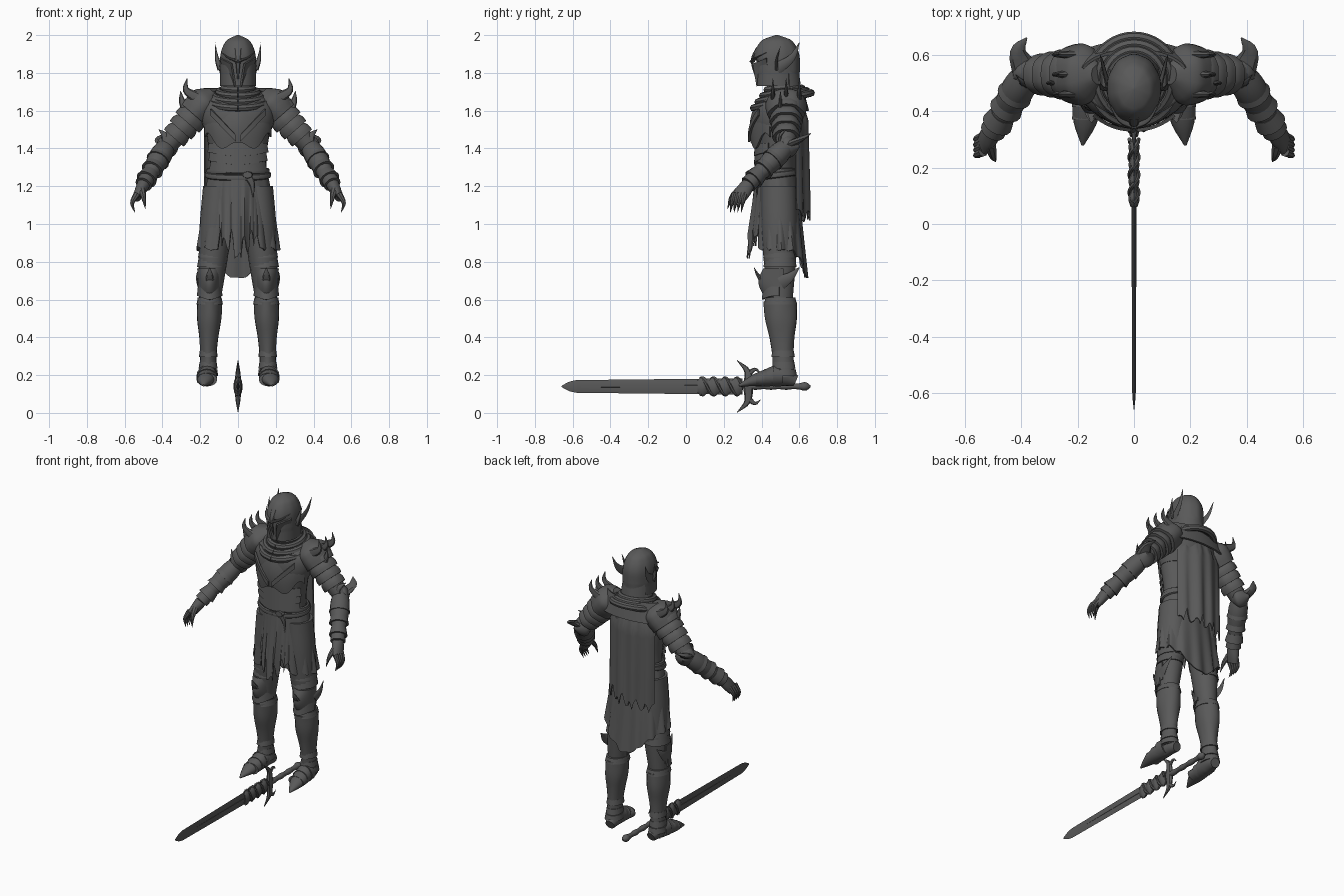
import bpy, bmesh, math
from math import sin, cos, pi, sqrt
from mathutils import Vector

if "Cube" in bpy.data.objects:
    bpy.data.objects.remove(bpy.data.objects["Cube"])

steel = bpy.data.materials.new("dark_steel")
steel.use_nodes = True
steel.diffuse_color = (.1, .1, .1, 1)
steel.node_tree.nodes["Principled BSDF"].inputs["Base Color"].default_value = steel.diffuse_color

# directions and body anchors
OUT, BACK, UP = Vector((1, 0, 0)), Vector((0, 1, 0)), Vector((0, 0, 1))
HEAD = BACK * .48 + UP * 1.86
NECK = BACK * .51 + UP * 1.72
CHEST = BACK * .475 + UP * 1.5
WAIST = BACK * .485 + UP * 1.26
SHOULDER = OUT * .17 + BACK * .53 + UP * 1.65
ELBOW = OUT * .38 + BACK * .53 + UP * 1.41
WRIST = OUT * .5 + BACK * .33 + UP * 1.21
HIP = OUT * .1 + BACK * .49 + UP * 1.2
KNEE = OUT * .15 + BACK * .5 + UP * .69
ANKLE = OUT * .16 + BACK * .52 + UP * .19
HILT = BACK * .3 + UP * .14
made = []


def finish(name, bm, mirror):
    bmesh.ops.recalc_face_normals(bm, faces=bm.faces)
    mesh = bpy.data.meshes.new(name)
    bm.to_mesh(mesh)
    bm.free()
    mesh.materials.append(steel)
    part = bpy.data.objects.new(name, mesh)
    bpy.context.collection.objects.link(part)
    if mirror:
        part.modifiers.new("Mirror", "MIRROR").use_mirror_merge = False
    made.append(part)


def sample(values, t):
    """Smooth curve through evenly spaced values."""
    values = list(values)
    ends = [values[0] * 2 - values[1], *values, values[-1] * 2 - values[-2]]
    i = min(int(t * (len(values) - 1)), len(values) - 2)
    t = t * (len(values) - 1) - i
    a, b, c, d = ends[i:i + 4]
    return b + (c - a) * (t / 2) + (a * 2 - b * 5 + c * 4 - d) * (t * t / 2) + (b * 3 - c * 3 + d - a) * (t ** 3 / 2)


def tube(name, points, radii, depth=1, tall=None, sides=16, steps=12, mirror=False, ref=BACK, level=False, ridge=None):
    """Elliptical skin along a path; angle zero of the ridge rule is the front."""
    bm = bmesh.new()
    rings = []
    path = [sample(points, i / steps) for i in range(steps + 1)]
    for i, centre in enumerate(path):
        t = i / steps
        along = UP if level else (path[min(i + 1, steps)] - path[max(i - 1, 0)]).normalized()
        side = ref.cross(along).normalized()
        front = side.cross(along)
        wide = sample(radii, t)
        high = sample(tall, t) if tall else wide * depth
        ring = []
        for j in range(sides):
            a = 2 * pi * j / sides
            grow = ridge(a, t) if ridge else 1
            ring.append(bm.verts.new(centre + (side * wide * sin(a) + front * high * cos(a)) * grow))
        rings.append(ring)
    for low, top in zip(rings, rings[1:]):
        for j in range(sides):
            bm.faces.new((low[j - 1], low[j], top[j], top[j - 1]))
    bm.faces.new(rings[0])
    bm.faces.new(rings[-1])
    finish(name, bm, mirror)


def horn(name, width, *points, mirror=True, squash=.5, ref=BACK):
    tube(name, points, (width, width * .6, width * .05), squash, sides=8, steps=8, mirror=mirror, ref=ref)


def hoop(name, centre, wide, deep, thick, tilt=0, height=1):
    turns = [2 * pi * i / 20 for i in range(21)]
    tube(name, [centre + OUT * wide * sin(a) - (BACK * deep + UP * tilt) * cos(a) for a in turns],
         (thick, thick), height, sides=8, steps=40, ref=UP)


def sheet(name, rule, across, down, thick=.008, mirror=False):
    """Thick surface from rule(u, v)."""
    bm = bmesh.new()
    grid = [[bm.verts.new(rule(i / across, j / down)) for i in range(across + 1)] for j in range(down + 1)]
    for top, low in zip(grid, grid[1:]):
        for i in range(across):
            bm.faces.new((top[i], top[i + 1], low[i + 1], low[i]))
    bmesh.ops.recalc_face_normals(bm, faces=bm.faces)
    bmesh.ops.solidify(bm, geom=bm.faces[:], thickness=thick)
    finish(name, bm, mirror)


def plate(name, centre, wide, deep, drop, spread, flare=0, point=0, keel=0, mirror=False):
    """Armour plate curved around a centre; negative depth turns it to the back."""
    def rule(u, v):
        a = (u * 2 - 1) * spread
        grow = 1 + flare * v
        middle = max(0, cos(a)) ** 3
        return (centre + OUT * wide * grow * sin(a) - UP * v * (drop + point * middle)
                - BACK * (deep * grow * cos(a) + keel * middle * sin(pi * v)))
    sheet(name, rule, 24, 8, .01, mirror)


def torn(u, teeth):
    return abs(u * teeth % 1 - .5) * (1.2 + .8 * sin(u * 23))


# helmet: ridged dome, recessed face, mask plates and wings
def helmet_ridge(a, t):
    recess = .13 * max(0, cos(a)) ** 4 if t > .48 else 0
    return 1 + (.02 * abs(cos(a * 5)) if t < .75 else 0) - recess


dome = [.005 + .09 * sqrt(1 - max(0, 1 - i / 6) ** 2) for i in range(13)]
tube("helmet", [HEAD + UP * .14, HEAD - UP * .13], dome, 1.27, sides=40, steps=24, level=True, ridge=helmet_ridge)
plate("helmet_neck_guard", HEAD - UP * .04, .095, -.115, .1, 1, flare=.13)


def cheek(u, v):
    inner, outer = OUT * (.03 - .02 * v), OUT * (.09 - .03 * v) + BACK * .07 + UP * .03
    return HEAD + inner.lerp(outer, u) + BACK * (.02 * v - .122) - UP * (.01 + .12 * v - .02 * u * v)


sheet("cheek_plate", cheek, 5, 5, .01, True)
face = HEAD - BACK * .13
horn("nose_guard", .022, face + UP * .07 + BACK * .03, face, face - UP * .12 + BACK * .03, mirror=False)
horn("brow_ridge", .016, face, face + OUT * .05 + UP * .02 + BACK * .02, face + OUT * .09 + UP * .05 + BACK * .08, ref=UP)
temple = HEAD + OUT * .09 - UP * .04
horn("helmet_wing", .032, temple, temple + OUT * .02 + BACK * .08 + UP * .06,
     temple + OUT * .03 + BACK * .12 + UP * .14, squash=.3, ref=OUT)
horn("helmet_small_wing", .02, temple, temple + OUT * .02 + UP * .05, temple + OUT * .03 + BACK * .02 + UP * .12)

# neck and folded cowl
tube("neck", [NECK + UP * .06, NECK - UP * .08], (.06, .08), level=True)
for i in range(4):
    hoop("cowl_fold", NECK - UP * .022 * i, .075 + .025 * i, .08 + .024 * i, .02, tilt=.01 * (i + 1))

# torso with breastplate and belly bands
tube("abdomen", [WAIST - UP * .1, CHEST], (.155, .148, .17), .68, sides=28, level=True)
tube("chest", [CHEST - UP * .02, NECK], (.17, .195, .18, .07), .7, sides=28, level=True)


def breastplate(u, v):
    a = (u * 2 - 1) * 1.3
    bulge = .118 + .012 * sin(pi * v) + .014 * (1 - abs(sin(a)))
    drop = .06 * abs(sin(a)) + .03 * cos(a * 6)
    return (CHEST + OUT * .184 * sin(a) - BACK * (bulge * cos(a) - .03 * (1 - v) ** 2)
            + UP * (.15 - v * (.25 - drop)))


sheet("breastplate", breastplate, 28, 10, .012)
sheet("chest_band", lambda u, v: CHEST + OUT * (.01 + .13 * u) - BACK * (.135 - .05 * u * u)
      + UP * (.14 * u - .03 - .035 * v), 8, 2, .012, True)
for i in range(3):
    plate("belly_plate", CHEST - UP * (.07 + .045 * i), .165 - .005 * i, .11, .05, 1.2, flare=.05, point=.02)

# belts, buckle and hanging strap
hoop("belt", WAIST + UP * .02, .157, .108, .011, height=1.6)
hoop("sagging_belt", WAIST, .165, .115, .011, tilt=.015, height=1.5)
buckle = WAIST + OUT * .05 - BACK * .11
tube("buckle", [buckle, buckle - BACK * .02], (.03, .025), .7, sides=8, steps=2, ref=UP)
horn("belt_strap", .025, buckle, buckle + OUT * .025 - UP * .05, buckle + OUT * .03 - UP * .12, mirror=False)


# skirt split at the front, torn tabard, cape and mantle
def skirt(u, v):
    gap = .3 + .25 * v
    a = gap + u * 2 * (pi - gap)
    fold = 1 + .05 * v * sin(a * 13)
    length = .4 + .15 * max(0, -cos(a)) ** 3 - .025 * torn(u, 14)
    return (WAIST + OUT * (.157 + .058 * v ** .8) * sin(a) * fold
            + BACK * (.018 * v - (.105 + .034 * v) * cos(a) * fold) - UP * length * v)


def tabard(u, v):
    x = u - .5
    return (WAIST + OUT * .2 * x - BACK * (.113 + .04 * v - .2 * x * x - .006 * v * sin(u * 25))
            - UP * v * (.46 - .14 * torn(u, 6) - .2 * abs(x)))


def cape(u, v):
    x = u - .5
    hang = min(1, v * 4)
    return (NECK + OUT * (x * (.26 + .07 * hang) - .015) - UP * (.02 + v * (.7 - .1 * torn(u, 7) - .05 * u))
            + BACK * (.095 + .04 * hang + .012 * v - .28 * x * x + .008 * sin(u * 22) * min(1, v + .3)))


sheet("skirt", skirt, 84, 12)
sheet("front_tabard", tabard, 48, 10, .006)
sheet("cape", cape, 56, 16)
plate("cape_mantle", NECK + BACK * .02, .19, -.09, .12, 1.3, flare=.35)


# arms with layered plates
def on_arm(t):
    return SHOULDER.lerp(ELBOW, t)


def on_forearm(t):
    return ELBOW.lerp(WRIST, t)


def plate_ridge(a, t):
    return 1 + .03 * cos(a * 6)


tube("upper_arm", [SHOULDER, ELBOW], (.07, .062, .05), mirror=True)
tube("forearm", [on_forearm(-.1), WRIST], (.04, .058, .055, .042, .046), mirror=True)
tube("shoulder_dome", [on_arm(-.2), on_arm(.3)], (.03, .085, .092, .085), 1.15, sides=20, mirror=True, ridge=plate_ridge)
for i in range(4):
    t, r = .2 + .17 * i, .092 - .007 * i
    tube("arm_plate", [on_arm(t - .12), on_arm(t + .1)], (r * .75, r, r), sides=20, steps=4, mirror=True, ridge=plate_ridge)
for i in range(3):
    t, r = .3 + .25 * i, .064 - .004 * i
    tube("bracer_band", [on_forearm(t - .1), on_forearm(t + .07)], (r * .8, r), steps=2, mirror=True)
for i in range(3):
    crest = SHOULDER + OUT * .05 + BACK * .07 * (i - 1) + UP * .02
    horn("shoulder_spike", .03, crest, crest + OUT * .055 + UP * .04, crest + OUT * .05 + UP * .1)
rim = on_arm(.4) - BACK * .03
horn("shoulder_side_spike", .03, rim, rim + OUT * .04 + UP * .09, rim + OUT * .05 + UP * .15)
tube("elbow_guard", [ELBOW - (OUT + BACK) * .02, ELBOW + OUT * .02 + BACK * .07], (.04, .062, .045, .005),
     mirror=True, ref=UP)
horn("elbow_wing", .05, ELBOW, ELBOW + OUT * .03 + BACK * .08 + UP * .04, ELBOW + BACK * .13 + UP * .07, ref=UP)
horn("elbow_fin", .028, ELBOW - BACK * .03, ELBOW + OUT * .01 + UP * .06 - BACK * .03, ELBOW + OUT * .04 + UP * .09)

# hands
knuckles = WRIST + OUT * .035 - BACK * .05 - UP * .07
tube("palm", [WRIST, knuckles], (.034, .03, .022), tall=(.036, .042, .04), mirror=True)
for i in range(4):
    root = knuckles + BACK * (.019 * i - .025) + UP * .02
    horn("finger", .018, root, root + OUT * .025 - UP * .05 - BACK * .012, root + OUT * .01 - UP * .1 - BACK * .02, squash=.9)
thumb = WRIST + OUT * .01 - BACK * .05 - UP * .03
horn("thumb", .022, thumb, thumb - OUT * .01 - BACK * .04 - UP * .04, thumb - OUT * .02 - BACK * .06 - UP * .1, squash=.9)

# legs
shin = KNEE - UP * .1
tube("thigh", [HIP, shin], (.085, .086, .075, .057), 1.12, mirror=True, level=True)
tube("greave", [shin, ANKLE], (.066, .064, .05, .042, .046), 1.28, sides=20, steps=16, mirror=True, level=True,
     ridge=lambda a, t: 1 + .05 * max(0, cos(a)) ** 8 + .02 * cos(a * 4 + t * 8))
for t, r in ((0, .07), (.7, .05), (.85, .05), (.95, .055)):
    spot = shin.lerp(ANKLE, t)
    tube("greave_band", [spot + UP * .02, spot - UP * .015], (r * .9, r), 1.25, steps=2, mirror=True, level=True)
for i in range(2):
    spot = HIP.lerp(KNEE, .7 + .1 * i)
    tube("thigh_band", [spot + UP * .03, spot - UP * .02], (.068, .077), 1.15, steps=2, mirror=True, level=True)
plate("knee_guard", KNEE + UP * .075, .066, .09, .12, 1.75, flare=-.08, point=.03, keel=.03, mirror=True)
plate("knee_lower_plate", KNEE - UP * .02, .062, .09, .05, 1.5, flare=.1, point=.02, mirror=True)
outside, cap = KNEE + OUT * .055, KNEE - BACK * .09
horn("knee_wing", .04, outside, outside + OUT * .01 + BACK * .05 + UP * .03, outside + BACK * .1 + UP * .08,
     squash=.3, ref=OUT)
horn("knee_point", .03, cap, cap - BACK * .03 + UP * .04, cap - BACK * .05 + UP * .08)

# boots with flat soles and overlapping toe plates
heights = (.03, .058, .046, .03, .005)
sole = ANKLE - UP * .05 - OUT * .01
tube("boot", [sole + OUT * .008 * i + BACK * (.06 - .075 * i) + UP * h for i, h in enumerate(heights)],
     (.03, .047, .052, .04, .005), tall=heights, mirror=True, ref=UP)
for i in range(3):
    r = .056 - .01 * i
    spot = sole + OUT * .015 - BACK * (.04 + .045 * i) + UP * r
    tube("boot_plate", [spot + BACK * .03, spot - BACK * .02], (.05, .055), tall=(r * .9, r), steps=2, mirror=True, ref=UP)


# sword lying between the feet
def on_sword(reach):
    return HILT - BACK * reach


tube("blade", [HILT, on_sword(.88)], (.009, .007), 4.8, sides=4, steps=1, ref=UP)
tube("blade_tip", [on_sword(.88), on_sword(.96)], (.007, .005, .0005), 4.8, sides=4, ref=UP)
tube("blade_ridge", [HILT, on_sword(.75)], (.012, .008), sides=6, steps=1, ref=UP)
tube("ricasso", [on_sword(.03 * i) for i in range(9)], [.012 + .008 * (i % 2) for i in range(9)], 2.7,
     sides=8, steps=24, ref=UP)
for phase in (0, pi):
    tube("ricasso_wrap", [on_sword(.014 * i) + OUT * .016 * cos(i * .7 + phase) + UP * .045 * sin(i * .7 + phase)
                          for i in range(17)], (.008, .008), sides=6, steps=34, ref=UP)
for rise in (UP, -UP):
    arm = HILT + rise * .06 + BACK * .025
    horn("cross_guard", .028, HILT + BACK * .03, arm + rise * .02, HILT + rise * .138 - BACK * .03,
         mirror=False, squash=.7, ref=OUT)
    horn("guard_prong", .016, arm, arm + rise * .03 + BACK * .04, arm + rise * .01 + BACK * .07,
         mirror=False, squash=.7, ref=OUT)
tube("grip", [on_sword(-.03), on_sword(-.31)], [.014 + .004 * (i % 2) for i in range(8)], steps=21, ref=UP)
tube("pommel", [on_sword(-.3), on_sword(-.36)], (.014, .022, .02, .005), ref=UP)

for part in made:
    part.select_set(True)
bpy.context.view_layer.objects.active = made[0]
bpy.ops.object.shade_smooth_by_angle(angle=math.radians(38))
